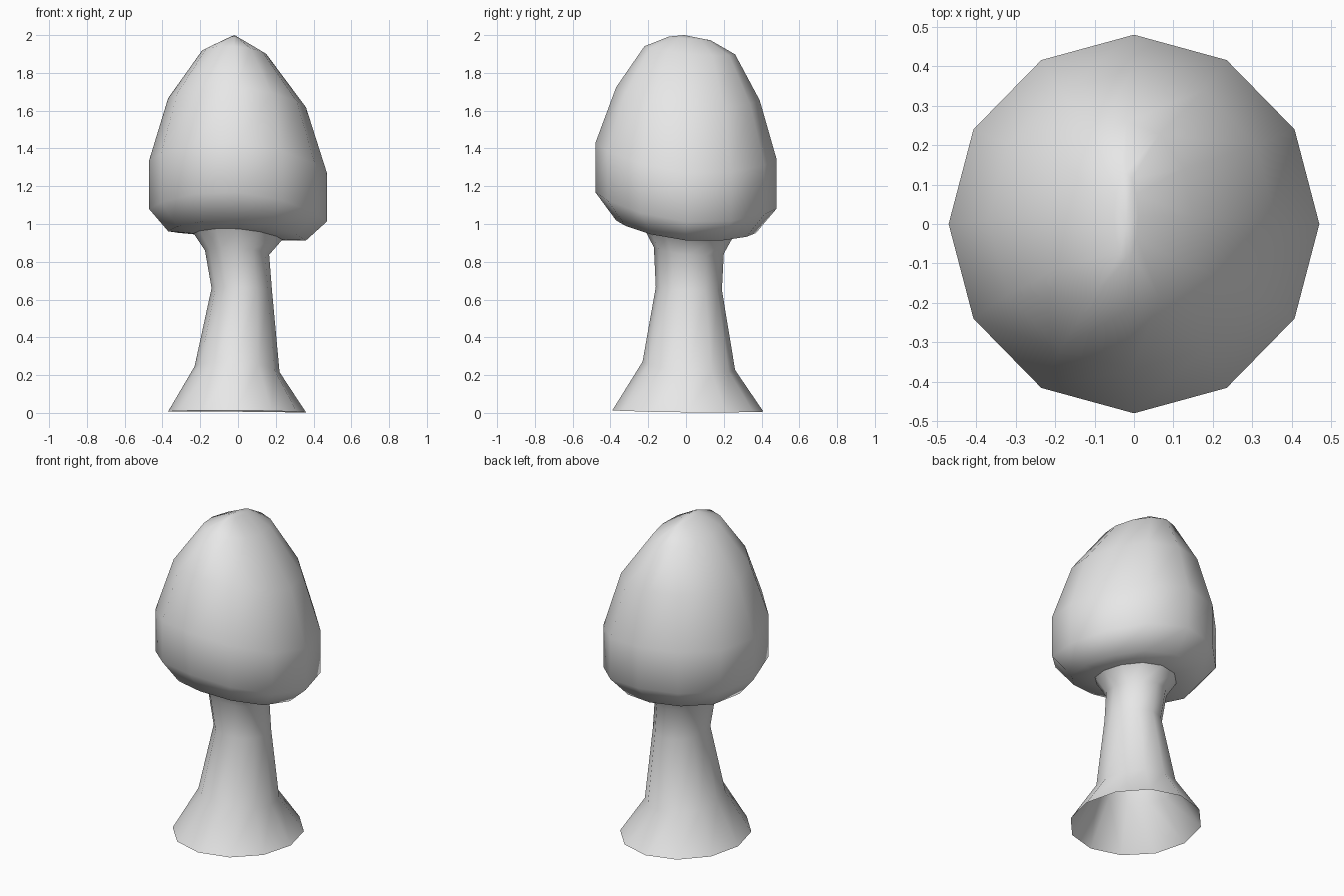
import bpy
import bmesh
from math import cos, sin, tau

SIDES = 12

cube = bpy.data.objects.get("Cube")
if cube:
    bpy.data.objects.remove(cube, do_unlink=True)


def make_material(name, color):
    mat = bpy.data.materials.new(name)
    mat.use_nodes = True
    mat.diffuse_color = color
    mat.node_tree.nodes["Principled BSDF"].inputs["Base Color"].default_value = color
    return mat


def warp(x, y, z, amount):
    """Lean a point to one side and let its edges sag along x."""
    return x, y, z - amount * (0.07 * x + 0.09 * y + 0.36 * x * x)


def add_ring(bm, center_x, center_y, radius_x, radius_y, height, amount):
    ring = []
    for i in range(SIDES):
        angle = tau * i / SIDES
        x = center_x + radius_x * cos(angle)
        y = center_y + radius_y * sin(angle)
        ring.append(bm.verts.new(warp(x, y, height, amount)))
    return ring


def loft(name, rings, material, tip=None):
    """Skin a stack of oval rings, optionally closed with a tip point."""
    bm = bmesh.new()
    loops = [add_ring(bm, *ring) for ring in rings]
    for low, high in zip(loops, loops[1:]):
        for i in range(SIDES):
            j = (i + 1) % SIDES
            bm.faces.new((low[i], low[j], high[j], high[i]))
    if tip:
        point = bm.verts.new(tip)
        for i in range(SIDES):
            bm.faces.new((loops[-1][i], loops[-1][(i + 1) % SIDES], point))
    mesh = bpy.data.meshes.new(name)
    bm.to_mesh(mesh)
    bm.free()
    for face in mesh.polygons:
        face.use_smooth = True
    mesh.materials.append(material)
    obj = bpy.data.objects.new(name, mesh)
    bpy.context.collection.objects.link(obj)
    return obj


grey = make_material("pale grey", (0.8, 0.8, 0.8, 1.0))

# Rings: center x, center y, radius x, radius y, height, warp amount
neck = (0, 0.015, 0.235, 0.235, 0.955, 1)

# Hollow flared stem, open at the ground
loft("stem", [
    (-0.005, 0.01, 0.365, 0.4, 0.01, 0.1),
    (-0.005, 0.015, 0.225, 0.245, 0.25, 1),
    (0.02, 0.015, 0.16, 0.175, 0.66, 0.5),
    (-0.005, 0.015, 0.17, 0.185, 0.86, 1),
    neck,
], grey)

# Egg-shaped cap, from the underside up to a short ridge
loft("cap", [
    neck,
    (-0.005, 0, 0.365, 0.37, 0.985, 1),
    (0, 0, 0.47, 0.48, 1.125, 1),
    (0, 0, 0.47, 0.48, 1.385, 1),
    (-0.005, 0.01, 0.365, 0.38, 1.69, 1),
    (-0.02, 0.02, 0.17, 0.24, 1.92, 1),
    (-0.02, 0.02, 0.03, 0.11, 1.983, 1),
], grey, tip=(-0.02, -0.01, 2.0))
